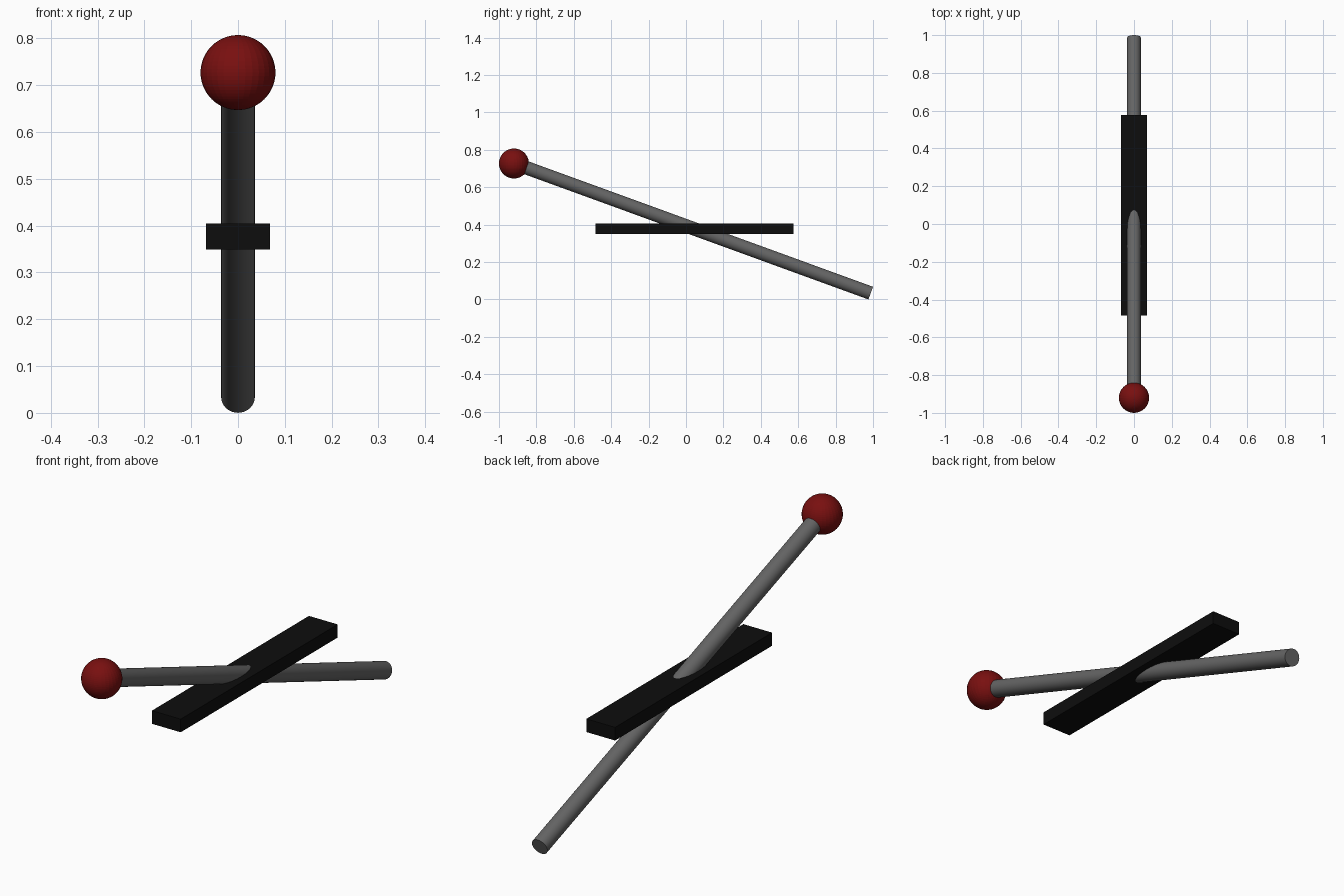
import bpy
from math import radians

if "Cube" in bpy.data.objects:
    bpy.data.objects.remove(bpy.data.objects["Cube"])

TILT = radians(20)


def finish(name, colour, smooth=False):
    ob = bpy.context.object
    ob.name = name
    mat = bpy.data.materials.new(name + "_colour")
    mat.diffuse_color = (*colour, 1)
    mat.use_nodes = True
    mat.node_tree.nodes["Principled BSDF"].inputs["Base Color"].default_value = mat.diffuse_color
    ob.data.materials.append(mat)
    if smooth:
        bpy.ops.object.shade_smooth_by_angle(angle=radians(30))
    return ob


# Flat horizontal plate that the lever passes through
bpy.ops.mesh.primitive_cube_add(size=1, location=(0, 0.046, 0.377))
bpy.context.object.scale = (0.136, 1.06, 0.056)
bpy.ops.object.transform_apply(location=False, rotation=False, scale=True)
finish("slot_plate", (0.004, 0.004, 0.004))

# Tilted round lever rod, low end resting on the ground at the back
bpy.ops.mesh.primitive_cylinder_add(
    vertices=32, radius=0.036, depth=2.0, location=(0, 0.048, 0.376),
    rotation=(radians(90) - TILT, 0, 0))
finish("lever_rod", (0.13, 0.13, 0.13), smooth=True)

# Faceted ball knob at the raised front end
bpy.ops.mesh.primitive_uv_sphere_add(
    segments=32, ring_count=32, radius=0.08, location=(0, -0.92, 0.727))
finish("knob", (0.19, 0.005, 0.005))
